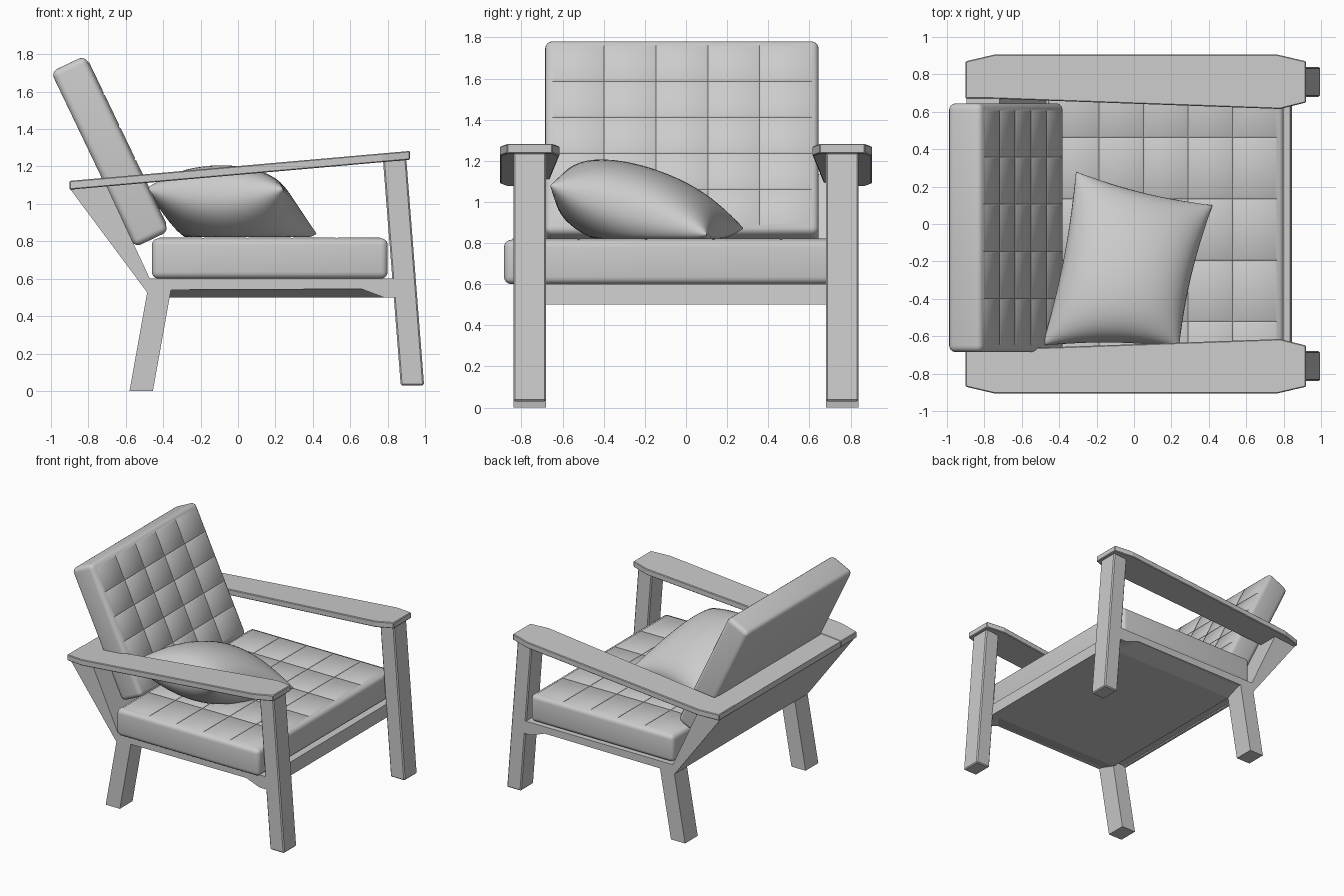
import bpy, bmesh, math
from mathutils import Vector

if "Cube" in bpy.data.objects:
    bpy.data.objects.remove(bpy.data.objects["Cube"])


def finish(name, bm, angle=30, bevel=0.0, mirror=False):
    bmesh.ops.recalc_face_normals(bm, faces=bm.faces)
    me = bpy.data.meshes.new(name)
    bm.to_mesh(me)
    bm.free()
    ob = bpy.data.objects.new(name, me)
    bpy.context.collection.objects.link(ob)
    if bevel:
        m = ob.modifiers.new("edge_bevel", 'BEVEL')
        m.width, m.segments = bevel, 1
    if mirror:
        m = ob.modifiers.new("mirror", 'MIRROR')
        m.use_axis = (False, True, False)
    if angle:
        bpy.ops.object.select_all(action='DESELECT')
        ob.select_set(True)
        bpy.context.view_layer.objects.active = ob
        bpy.ops.object.shade_smooth_by_angle(angle=math.radians(angle))
    return ob


def loft(name, ring_a, ring_b, **kw):
    """Solid between two matching rings of 3D points."""
    bm = bmesh.new()
    a = [bm.verts.new(p) for p in ring_a]
    b = [bm.verts.new(p) for p in ring_b]
    bm.faces.new(a)
    bm.faces.new(b)
    n = len(a)
    for i in range(n):
        j = (i + 1) % n
        bm.faces.new((a[i], a[j], b[j], b[i]))
    return finish(name, bm, **kw)


def side_prism(name, xz, y0, y1, **kw):
    return loft(name, [(x, y0, z) for x, z in xz], [(x, y1, z) for x, z in xz], angle=0, **kw)


def quilted_cushion(name, size, loc, tilt=0.0, bevel=0.035):
    """Rounded box with a 5 x 5 grid of stitched pads on its upper face."""
    bm = bmesh.new()
    bmesh.ops.create_cube(bm, size=1)
    bmesh.ops.scale(bm, vec=Vector(size), verts=bm.verts)
    bmesh.ops.bevel(bm, geom=bm.edges[:], offset=bevel, segments=4, profile=0.5, affect='EDGES')
    top = max(bm.faces, key=lambda f: f.calc_center_median().z)
    bmesh.ops.subdivide_edges(bm, edges=top.edges[:], cuts=4, use_grid_fill=True)
    pads = [f for f in bm.faces if f.calc_center_median().z > size[2] / 2 - 1e-4]
    bmesh.ops.inset_individual(bm, faces=pads, thickness=0.012, depth=0.006)
    ob = finish(name, bm, angle=40)
    ob.location = loc
    ob.rotation_euler = (0, tilt, 0)
    return ob


# legs
side_prism("front_legs", [(0.87, 0.03), (0.995, 0.03), (0.9, 1.24), (0.775, 1.235)],
           0.68, 0.84, bevel=0.008, mirror=True)
side_prism("back_legs", [(-0.58, 0), (-0.455, 0), (-0.355, 0.56), (-0.47, 0.57), (-0.485, 0.53)],
           0.68, 0.84, mirror=True)

# armrests: tapered planks rising towards the front
arm = [(-0.9, 0.87), (-0.75, 0.905), (0.77, 0.905), (0.92, 0.87),
       (0.92, 0.65), (0.78, 0.615), (-0.75, 0.67), (-0.9, 0.67)]
arm_z = lambda x: 1.076 + (x + 0.9) * 0.088
loft("armrests", [(x, y, arm_z(x)) for x, y in arm],
     [(x, y, arm_z(x) + 0.047) for x, y in arm], angle=0, bevel=0.005, mirror=True)

# seat frame: board, front apron and tapered underside
side_prism("seat_frame", [(-0.48, 0.54), (0.66, 0.545), (0.78, 0.5), (0.845, 0.5),
                          (0.835, 0.6), (-0.48, 0.6)], -0.84, 0.84)
loft("seat_underside",
     [(-0.37, -0.84, 0.55), (0.7, -0.84, 0.55), (0.7, 0.84, 0.55), (-0.37, 0.84, 0.55)],
     [(-0.37, -0.68, 0.5), (0.78, -0.68, 0.5), (0.78, 0.68, 0.5), (-0.37, 0.68, 0.5)], angle=0)

# wedge-shaped back support between the armrests
side_prism("back_support", [(-0.895, 1.076), (-0.895, 1.12), (-0.72, 1.135),
                            (-0.47, 0.597), (-0.47, 0.53), (-0.488, 0.53)], -0.84, 0.84)

# cushions
quilted_cushion("seat_cushion", (1.26, 1.71, 0.215), (0.17, -0.03, 0.708))
quilted_cushion("back_cushion", (1.04, 1.33, 0.2), (-0.685, -0.02, 1.28), math.radians(64.4))

# throw pillow leaning on one armrest
corners = [Vector(c) for c in ((-0.49, -0.65, 1.08), (0.24, -0.66, 1.08),
                               (0.42, 0.1, 0.84), (-0.31, 0.28, 0.87))]
up = Vector((0, 0.25, 0.97))
mid = sum(corners, Vector()) / 4
N = 28
bm = bmesh.new()
for side in (1, -1):
    grid = []
    for i in range(N + 1):
        row = []
        for j in range(N + 1):
            u, v = -math.cos(math.pi * i / N), -math.cos(math.pi * j / N)
            s, t = (u + 1) / 2, (v + 1) / 2
            p = corners[0].lerp(corners[1], s).lerp(corners[3].lerp(corners[2], s), t)
            # edges pull inwards between the pointed corners
            pinch = 0.05 * (u * u * (1 - v * v) + v * v * (1 - u * u))
            p = p + (mid - p) * pinch * 1.3
            puff = max(0, (1 - u * u) * (1 - v * v)) ** 0.45
            p = p + up * (side * puff * (0.205 - 0.02 * v))
            p.z = max(p.z, 0.822)
            row.append(bm.verts.new(p))
        grid.append(row)
    for i in range(N):
        for j in range(N):
            bm.faces.new((grid[i][j], grid[i + 1][j], grid[i + 1][j + 1], grid[i][j + 1]))
bmesh.ops.remove_doubles(bm, verts=bm.verts, dist=0.0005)
finish("throw_pillow", bm, angle=80)
